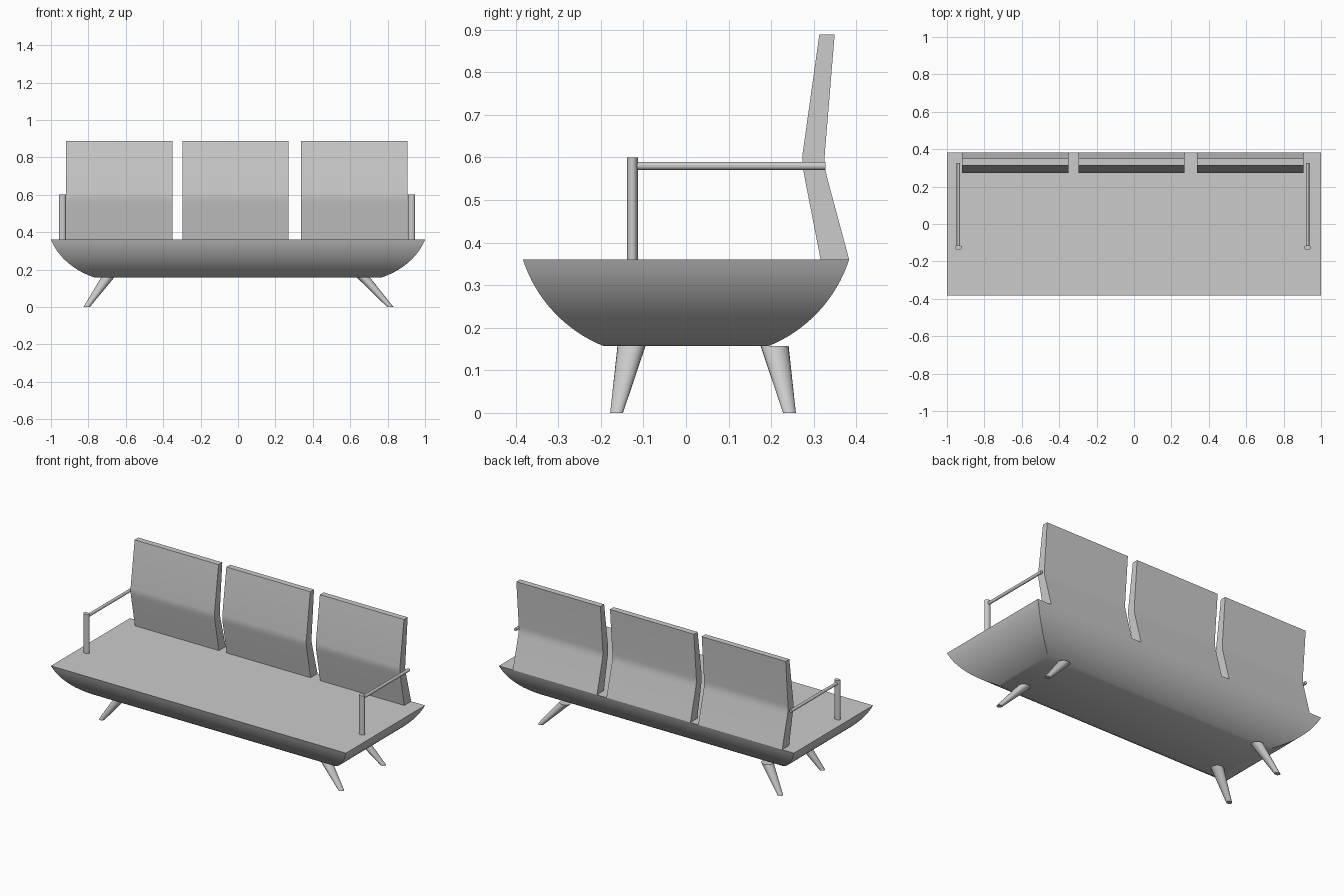
import bpy, math
from mathutils import Vector

if "Cube" in bpy.data.objects:
    bpy.data.objects.remove(bpy.data.objects["Cube"], do_unlink=True)

grey = bpy.data.materials.new("plain grey")
grey.use_nodes = True
GREY = (0.6, 0.6, 0.6, 1)
grey.diffuse_color = GREY
grey.node_tree.nodes["Principled BSDF"].inputs["Base Color"].default_value = GREY


def loft(name, rings):
    """Skin equal-length closed rings and cap both ends."""
    n = len(rings[0])
    verts = [p for ring in rings for p in ring]
    faces = [[k * n + i, k * n + (i + 1) % n, (k + 1) * n + (i + 1) % n, (k + 1) * n + i]
             for k in range(len(rings) - 1) for i in range(n)]
    faces += [list(range(n))[::-1], list(range(len(verts) - n, len(verts)))]
    mesh = bpy.data.meshes.new(name)
    mesh.from_pydata(verts, [], faces)
    mesh.materials.append(grey)
    obj = bpy.data.objects.new(name, mesh)
    bpy.context.collection.objects.link(obj)
    bpy.ops.object.select_all(action='DESELECT')
    obj.select_set(True)
    bpy.context.view_layer.objects.active = obj
    bpy.ops.object.mode_set(mode='EDIT')
    bpy.ops.mesh.select_all(action='SELECT')
    bpy.ops.mesh.normals_make_consistent(inside=False)
    bpy.ops.object.mode_set(mode='OBJECT')
    bpy.ops.object.shade_smooth_by_angle(angle=math.radians(30))
    return obj


def ellipse(centre, u, v, n=24):
    c, u, v = Vector(centre), Vector(u), Vector(v)
    return [c + u * math.cos(2 * math.pi * i / n) + v * math.sin(2 * math.pi * i / n)
            for i in range(n)]


# Seat: rectangular rings following a circular arc from the base up to the rim
BASE_Z, SEAT_Z, STEPS = 0.157, 0.36, 16
a0, a1 = math.radians(22), math.radians(72)
rings = []
for k in range(STEPS + 1):
    a = a0 + (a1 - a0) * k / STEPS
    out = (math.sin(a) - math.sin(a0)) / (math.sin(a1) - math.sin(a0))
    up = (math.cos(a0) - math.cos(a)) / (math.cos(a0) - math.cos(a1))
    x, y = 0.765 + 0.235 * out, 0.194 + 0.189 * out
    z = BASE_Z + (SEAT_Z - BASE_Z) * up
    rings.append([(-x, -y, z), (x, -y, z), (x, y, z), (-x, y, z)])
loft("seat", rings)

# Backrest: three bent panels sharing one side profile
profile = [(0.316, 0.36), (0.279, 0.55), (0.275, 0.572), (0.273, 0.59), (0.274, 0.61),
           (0.313, 0.888), (0.349, 0.888), (0.326, 0.61), (0.325, 0.59), (0.327, 0.572),
           (0.332, 0.55), (0.383, 0.36)]
for name, x0, x1 in (("right", -0.92, -0.351), ("middle", -0.298, 0.271), ("left", 0.336, 0.906)):
    loft(f"{name}_back_panel", [[(x, y, z) for y, z in profile] for x in (x0, x1)])

# Armrests: flattened post with a thin rod running back to the panel
for side, x in (("right", -0.939), ("left", 0.928)):
    loft(f"{side}_arm_post",
         [ellipse((x, -0.126, z), (0.0185, 0, 0), (0, 0.013, 0)) for z in (SEAT_Z, 0.60)])
    loft(f"{side}_arm_rod",
         [ellipse((x, y, 0.58), (0.009, 0, 0), (0, 0, 0.0095), 16) for y in (-0.12, 0.327)])

# Legs: splayed tapering cones with level ends
for side, x_top, x_foot in (("right", -0.697, -0.809), ("left", 0.671, 0.814)):
    for end, y_top, y_foot in (("front", -0.128, -0.163), ("back", 0.208, 0.243)):
        loft(f"{end}_{side}_leg",
             [ellipse((x_foot, y_foot, 0), (0.017, 0, 0), (0, 0.015, 0)),
              ellipse((x_top, y_top, BASE_Z), (0.035, 0, 0), (0, 0.033, 0))])
